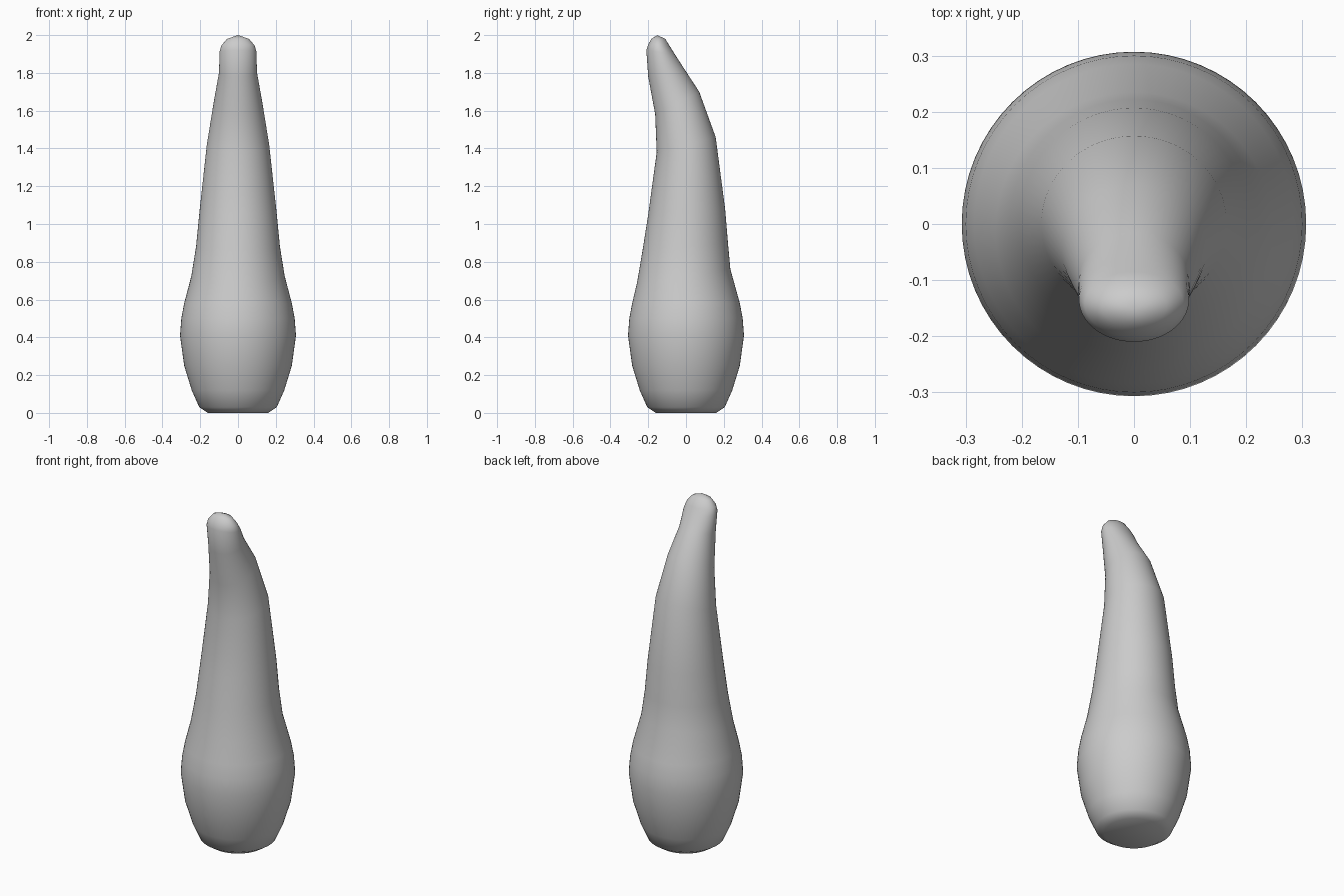
import bpy, bmesh, math

cube = bpy.data.objects.get("Cube")
if cube:
    bpy.data.objects.remove(cube, do_unlink=True)

SEGMENTS = 64

# Plain grey for the whole body
grey = bpy.data.materials.new("plain_grey")
grey.use_nodes = True
colour = (0.6, 0.6, 0.6, 1)
grey.diffuse_color = colour
grey.node_tree.nodes["Principled BSDF"].inputs["Base Color"].default_value = colour

# Round bulb sections: height, radius
bulb = [(0, 0.16), (0.03, 0.205), (0.12, 0.245), (0.25, 0.285),
        (0.41, 0.307), (0.5, 0.3), (0.58, 0.285)]
rings = [(-r, z, r, z, r) for z, r in bulb]

# Tilted neck and tip sections: front y, front z, back y, back z, half width
rings += [(-0.259, 0.69, 0.235, 0.76, 0.247),
          (-0.23, 0.86, 0.222, 0.9, 0.222),
          (-0.2, 1.05, 0.207, 1.08, 0.204),
          (-0.155, 1.38, 0.157, 1.46, 0.165),
          (-0.163, 1.58, 0.07, 1.7, 0.129),
          (-0.2, 1.78, -0.015, 1.83, 0.1),
          (-0.21, 1.92, -0.06, 1.9, 0.098),
          (-0.2, 1.95, -0.085, 1.94, 0.088),
          (-0.183, 1.98, -0.11, 1.98, 0.058)]


def ring_verts(bm, front_y, front_z, back_y, back_z, half_width):
    verts = []
    for i in range(SEGMENTS):
        a = math.tau * i / SEGMENTS
        t = (1 + math.sin(a)) / 2
        verts.append(bm.verts.new((half_width * math.cos(a),
                                   front_y + (back_y - front_y) * t,
                                   front_z + (back_z - front_z) * t)))
    return verts


# Loft the sections, close the base flat and the tip with a small dome
bm = bmesh.new()
loops = [ring_verts(bm, *r) for r in rings]
for low, high in zip(loops, loops[1:]):
    for i in range(SEGMENTS):
        j = (i + 1) % SEGMENTS
        bm.faces.new((low[i], low[j], high[j], high[i]))
bm.faces.new(loops[0][::-1])
apex = bm.verts.new((0, -0.152, 2))
for i in range(SEGMENTS):
    bm.faces.new((loops[-1][i], loops[-1][(i + 1) % SEGMENTS], apex))
for face in bm.faces:
    face.smooth = True
mesh = bpy.data.meshes.new("curved_body")
bm.to_mesh(mesh)
bm.free()
mesh.materials.append(grey)
body = bpy.data.objects.new("curved_body", mesh)
bpy.context.collection.objects.link(body)
